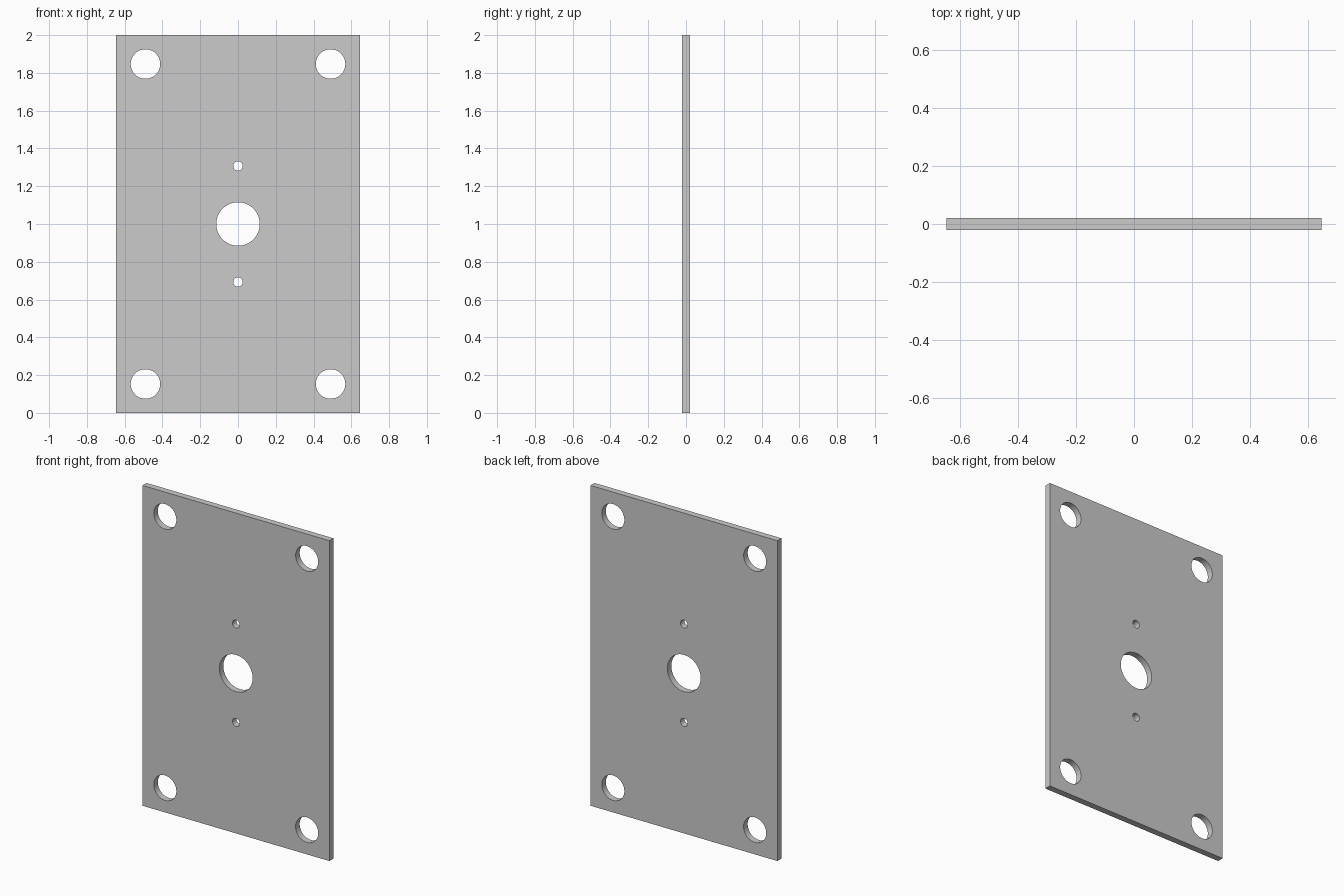
import bpy, bmesh, math

if "Cube" in bpy.data.objects:
    bpy.data.objects.remove(bpy.data.objects["Cube"])

HALF_W, HEIGHT, THICK = 0.645, 2.0, 0.04
MID = HEIGHT / 2

bm = bmesh.new()


def add_loop(points):
    """Closed outline in the front face plane."""
    verts = [bm.verts.new((x, -THICK / 2, z)) for x, z in points]
    for i, v in enumerate(verts):
        bm.edges.new((v, verts[(i + 1) % len(verts)]))


def add_hole(x, z, radius, sides=64):
    add_loop([(x + radius * math.cos(math.tau * i / sides),
               z + radius * math.sin(math.tau * i / sides)) for i in range(sides)])


# Plate outline
add_loop([(-HALF_W, 0), (HALF_W, 0), (HALF_W, HEIGHT), (-HALF_W, HEIGHT)])

# Central bore, small screw holes, corner mounting holes
add_hole(0, MID, 0.115)
for s in (-1, 1):
    add_hole(0, MID + s * 0.307, 0.025, 32)
    for t in (-1, 1):
        add_hole(s * 0.49, MID + t * 0.847, 0.078)

# Fill the face between the outlines and give it thickness
bmesh.ops.triangle_fill(bm, edges=bm.edges[:], use_beauty=True, normal=(0, -1, 0))
ext = bmesh.ops.extrude_face_region(bm, geom=bm.faces[:], use_keep_orig=True)
moved = [g for g in ext["geom"] if isinstance(g, bmesh.types.BMVert)]
bmesh.ops.translate(bm, verts=moved, vec=(0, THICK, 0))
bmesh.ops.recalc_face_normals(bm, faces=bm.faces[:])

mesh = bpy.data.meshes.new("mounting_plate")
bm.to_mesh(mesh)
bm.free()
plate = bpy.data.objects.new("mounting_plate", mesh)
bpy.context.collection.objects.link(plate)

# Smooth hole walls, crisp edges
bpy.context.view_layer.objects.active = plate
plate.select_set(True)
bpy.ops.object.shade_smooth_by_angle(angle=math.radians(30))
